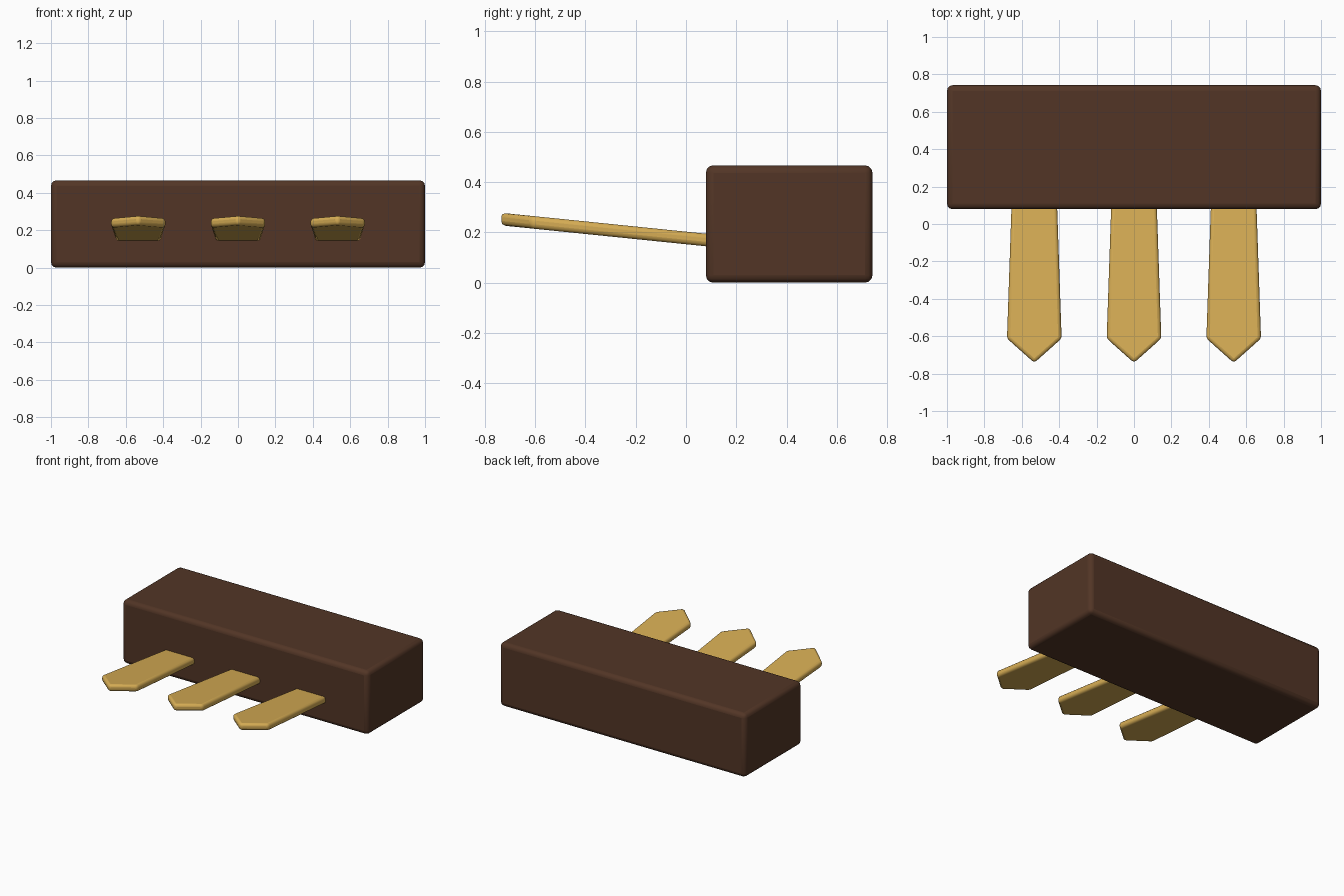
import bpy, bmesh, math

if "Cube" in bpy.data.objects:
    bpy.data.objects.remove(bpy.data.objects["Cube"])


def material(name, color):
    m = bpy.data.materials.new(name)
    m.diffuse_color = (*color, 1)
    m.use_nodes = True
    m.node_tree.nodes["Principled BSDF"].inputs["Base Color"].default_value = m.diffuse_color
    return m


brown = material("dark brown", (0.085, 0.036, 0.019))
gold = material("gold", (0.68, 0.42, 0.09))


def finish(bm, name, mat, bevel):
    """Turn a bmesh into a bevelled, smooth shaded object."""
    bmesh.ops.recalc_face_normals(bm, faces=bm.faces)
    mesh = bpy.data.meshes.new(name)
    bm.to_mesh(mesh)
    bm.free()
    mesh.materials.append(mat)
    obj = bpy.data.objects.new(name, mesh)
    bpy.context.collection.objects.link(obj)
    mod = obj.modifiers.new("rounded edges", 'BEVEL')
    mod.width = bevel
    mod.segments = 3
    mod.limit_method = 'ANGLE'
    bpy.ops.object.select_all(action='DESELECT')
    obj.select_set(True)
    bpy.context.view_layer.objects.active = obj
    bpy.ops.object.shade_smooth_by_angle(angle=math.radians(35))
    return obj


# Solid rectangular base block
bm = bmesh.new()
bmesh.ops.create_cube(bm, size=1)
bmesh.ops.scale(bm, vec=(2, 0.663, 0.467), verts=bm.verts)
block = finish(bm, "base_block", brown, 0.03)
block.location = (0, 0.4105, 0.2335)

# Pointed prongs, tapering towards the block and rising towards the tip
outline = [(0, -0.742), (0.146, -0.612), (0.119, 0.18),
           (-0.119, 0.18), (-0.146, -0.612)]
thickness = 0.05
for i, x in enumerate((-0.533, 0, 0.533)):
    bm = bmesh.new()
    face = bm.faces.new([bm.verts.new((px, py, -thickness / 2)) for px, py in outline])
    top = bmesh.ops.extrude_face_region(bm, geom=[face])["geom"]
    bmesh.ops.translate(bm, vec=(0, 0, thickness),
                        verts=[v for v in top if isinstance(v, bmesh.types.BMVert)])
    # Shear so that the tip sits higher than the root
    for v in bm.verts:
        v.co.z += 0.178 - 0.102 * v.co.y
    prong = finish(bm, f"prong_{i + 1}", gold, 0.018)
    prong.location.x = x
